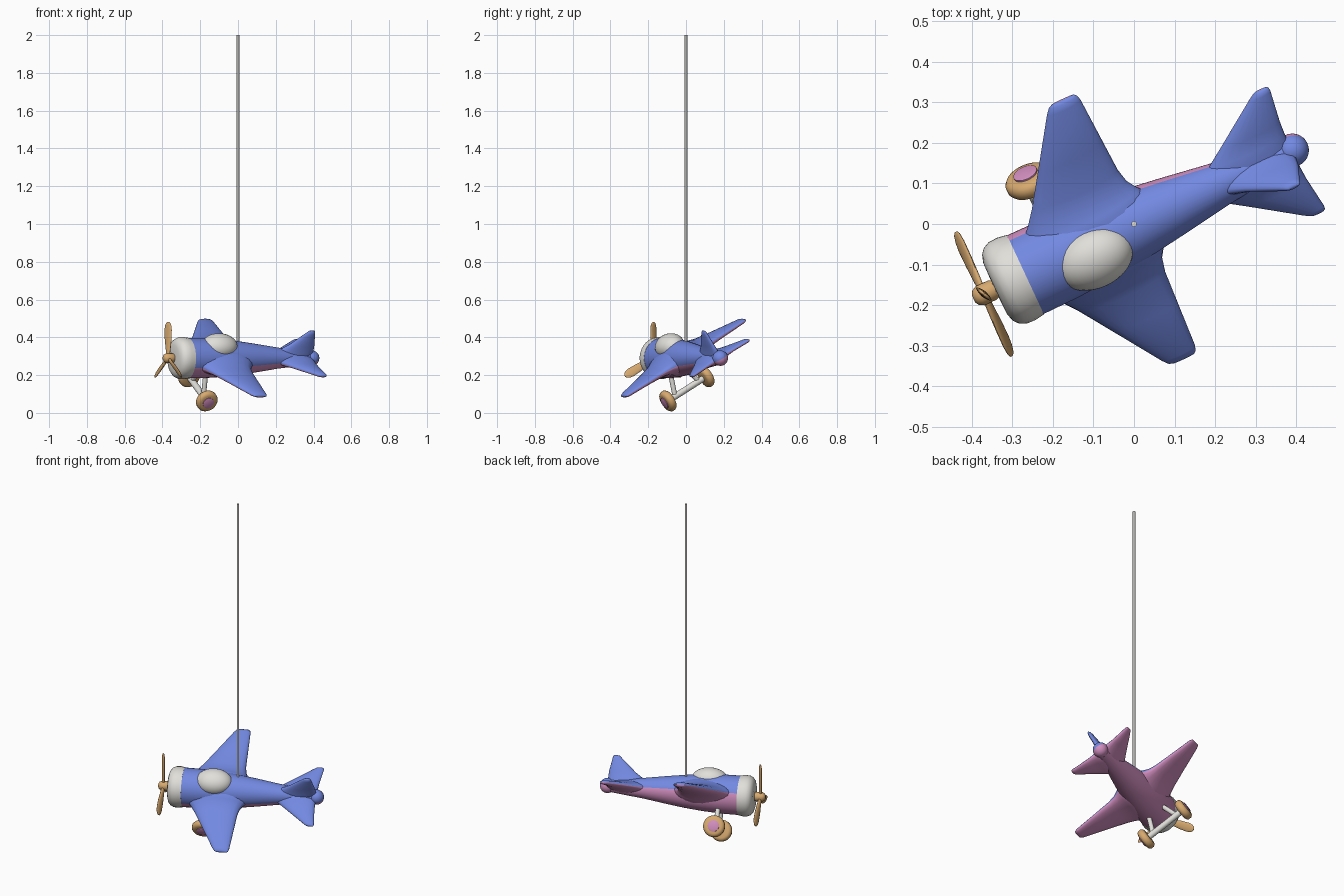
import bpy, bmesh, math
from mathutils import Matrix, Vector

cube = bpy.data.objects.get("Cube")
if cube:
    bpy.data.objects.remove(cube)


def material(name, rgb):
    m = bpy.data.materials.new(name)
    m.use_nodes = True
    m.diffuse_color = (*rgb, 1)
    m.node_tree.nodes["Principled BSDF"].inputs["Base Color"].default_value = (*rgb, 1)
    return m


BLUE = material("blue", (0.17, 0.25, 0.76))
PINK = material("pink", (0.64, 0.27, 0.52))
WHITE = material("off_white", (0.75, 0.74, 0.70))
TAN = material("tan", (0.68, 0.40, 0.16))

# Banked, turned pose of the whole plane; locally the nose points to -y
POSE = (Matrix.Translation((0, 0, 0.29)) @ Matrix.Rotation(math.radians(-65), 4, 'Z')
        @ Matrix.Rotation(math.radians(30), 4, 'Y'))


def finish(name, bm, mats, matrix=POSE, angle=50):
    """Two materials mean: the second one goes on everything below z = 0."""
    bmesh.ops.recalc_face_normals(bm, faces=bm.faces)
    for f in bm.faces:
        if len(mats) > 1 and f.calc_center_median().z < -1e-5:
            f.material_index = 1
    me = bpy.data.meshes.new(name)
    bm.to_mesh(me)
    bm.free()
    ob = bpy.data.objects.new(name, me)
    bpy.context.collection.objects.link(ob)
    for m in mats:
        me.materials.append(m)
    ob.matrix_world = matrix
    bpy.ops.object.select_all(action='DESELECT')
    ob.select_set(True)
    bpy.context.view_layer.objects.active = ob
    bpy.ops.object.shade_smooth_by_angle(angle=math.radians(angle))
    return ob


def loft(name, rings, mats, matrix=POSE, angle=50):
    """Skin a list of point rings and cap both ends."""
    bm = bmesh.new()
    loops = [[bm.verts.new(p) for p in ring] for ring in rings]
    n = len(loops[0])
    for a, b in zip(loops, loops[1:]):
        for i in range(n):
            j = (i + 1) % n
            bm.faces.new((a[i], a[j], b[j], b[i]))
    for end in (loops[0], loops[-1]):
        c = bm.verts.new(sum((v.co for v in end), Vector()) / n)
        for i in range(n):
            bm.faces.new((end[i], end[(i + 1) % n], c))
    return finish(name, bm, mats, matrix, angle)


def circle(n):
    return [(math.cos(2 * math.pi * i / n), math.sin(2 * math.pi * i / n)) for i in range(n)]


def lathe(name, profile, mats, axis='y', matrix=POSE, n=32):
    """Turn (position, radius) pairs about the local x or y axis; forward is positive for y."""
    if axis == 'y':
        rings = [[(r * c, -s, r * d) for c, d in circle(n)] for s, r in profile]
    else:
        rings = [[(s, r * c, r * d) for c, d in circle(n)] for s, r in profile]
    return loft(name, rings, mats, matrix)


def foil(name, stations, mats, upright=False):
    """Lens sections from (span, leading, trailing, half thickness)."""
    rings = []
    for w, lead, trail, t in stations:
        mid, half = (lead + trail) / 2, (lead - trail) / 2
        pts = [(-(mid + half * c), t * d) for c, d in circle(20)]
        rings.append([(d, y, w) if upright else (w, y, d) for y, d in pts])
    return loft(name, rings, mats, angle=65)


def mirrored(stations):
    return [(-w, *rest) for w, *rest in reversed(stations)] + stations


def rod(name, a, b, r, mat, matrix=POSE, n=16):
    a, b = Vector(a), Vector(b)
    bm = bmesh.new()
    m = (Matrix.Translation((a + b) / 2)
         @ (b - a).to_track_quat('Z', 'Y').to_matrix().to_4x4())
    bmesh.ops.create_cone(bm, cap_ends=True, segments=n, radius1=r, radius2=r,
                          depth=(b - a).length, matrix=m)
    return finish(name, bm, [mat], matrix)


def ellipsoid(name, centre, radii, mats):
    bm = bmesh.new()
    bmesh.ops.create_uvsphere(bm, u_segments=32, v_segments=16, radius=1)
    bmesh.ops.transform(bm, verts=bm.verts, matrix=Matrix.Translation(centre)
                        @ Matrix.Diagonal((*radii, 1)))
    return finish(name, bm, mats)


# Body
lathe("fuselage", [(-0.43, 0.032), (-0.35, 0.042), (-0.23, 0.056), (-0.1, 0.076),
                   (0, 0.09), (0.1, 0.1), (0.2, 0.106), (0.3, 0.107)], [BLUE, PINK])
ellipsoid("tail_ball", (0, 0.43, 0), (0.041, 0.041, 0.041), [BLUE, PINK])
lathe("engine_cowl", [(0.295, 0.108), (0.32, 0.112), (0.343, 0.111), (0.36, 0.103),
                      (0.371, 0.09), (0.377, 0.07), (0.378, 0.03)], [WHITE])
ellipsoid("cockpit_canopy", (0, -0.125, 0.073), (0.075, 0.1, 0.066), [WHITE])

# Wings and tail surfaces
foil("main_wing", mirrored([(0.06, 0.285, -0.07, 0.075), (0.09, 0.265, -0.045, 0.056),
                            (0.12, 0.24, -0.028, 0.041), (0.16, 0.213, -0.02, 0.031),
                            (0.25, 0.16, -0.016, 0.023), (0.385, 0.081, -0.01, 0.015),
                            (0.4, 0.07, -0.006, 0.01), (0.406, 0.06, 0, 0.004)]),
     [BLUE, PINK])
foil("tailplane", mirrored([(0.03, -0.19, -0.43, 0.035), (0.055, -0.225, -0.43, 0.025),
                            (0.09, -0.27, -0.432, 0.018), (0.18, -0.386, -0.443, 0.012),
                            (0.19, -0.4, -0.442, 0.008), (0.194, -0.407, -0.437, 0.003)]),
     [BLUE, PINK])
foil("tail_fin", [(0.01, -0.18, -0.43, 0.036), (0.05, -0.235, -0.43, 0.025),
                  (0.08, -0.28, -0.428, 0.018), (0.15, -0.36, -0.415, 0.012),
                  (0.162, -0.373, -0.413, 0.008), (0.167, -0.38, -0.408, 0.003)],
     [BLUE], upright=True)

# Propeller: hub and three pitched blades
lathe("propeller_hub", [(0.37, 0.02), (0.385, 0.026), (0.418, 0.026), (0.43, 0.02),
                        (0.436, 0.01)], [TAN], n=20)
for k in range(3):
    spin = (POSE @ Matrix.Translation((0, -0.408, 0))
            @ Matrix.Rotation(math.radians(-150 + 120 * k), 4, 'Y'))
    blade = [(0.01, 0.01, 0.008), (0.05, 0.016, 0.008), (0.1, 0.023, 0.007),
             (0.15, 0.025, 0.006), (0.175, 0.021, 0.005), (0.188, 0.012, 0.004),
             (0.192, 0.004, 0.002)]
    rings = [[(half * c, t * d, z) for c, d in circle(16)] for z, half, t in blade]
    loft("propeller_blade", rings, [TAN],
         spin @ Matrix.Rotation(math.radians(25), 4, 'Z'))

# Undercarriage
GEAR_Y, GEAR_Z = -0.19, -0.188
rod("axle", (-0.12, GEAR_Y, GEAR_Z), (0.12, GEAR_Y, GEAR_Z), 0.017, WHITE)
for side, label in ((1, "left"), (-1, "right")):
    rod(label + "_strut", (0.04 * side, GEAR_Y, -0.06), (0.08 * side, GEAR_Y, GEAR_Z),
        0.013, WHITE)
    place = POSE @ Matrix.Translation((0.128 * side, GEAR_Y, GEAR_Z))
    lathe(label + "_wheel", [(-0.022, 0.042), (-0.018, 0.052), (-0.008, 0.059),
                             (0.008, 0.059), (0.018, 0.052), (0.022, 0.042)],
          [TAN], 'x', place)
    lathe(label + "_hubcap", [(0.018 * side, 0.031), (0.026 * side, 0.031),
                              (0.028 * side, 0.027)], [PINK], 'x', place)

# Hanging cord
rod("hanging_cord", (0, 0, 0.35), (0, 0, 2), 0.007, WHITE, Matrix.Identity(4), 10)
